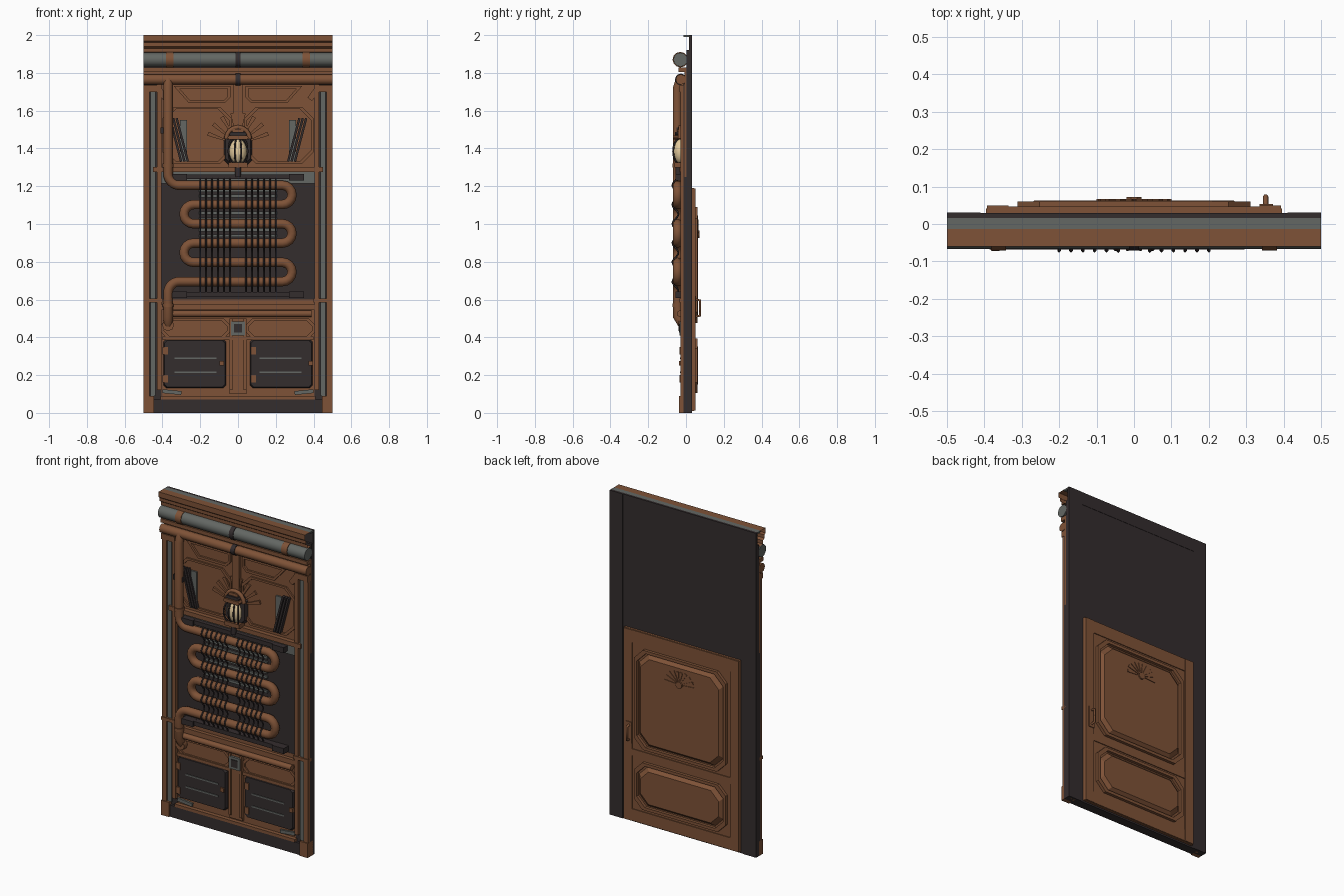
import bpy, bmesh, math
from mathutils import Vector

cube = bpy.data.objects.get("Cube")
if cube:
    bpy.data.objects.remove(cube, do_unlink=True)


def material(name, rgb):
    m = bpy.data.materials.new(name)
    m.use_nodes = True
    m.diffuse_color = (*rgb, 1)
    bsdf = next(n for n in m.node_tree.nodes if n.type == 'BSDF_PRINCIPLED')
    bsdf.inputs["Base Color"].default_value = (*rgb, 1)
    return m


COPPER = material("copper brown", (0.21, 0.085, 0.038))
DARK = material("dark iron", (0.034, 0.026, 0.027))
STEEL = material("grey green steel", (0.125, 0.135, 0.125))
CREAM = material("cream glass", (0.78, 0.6, 0.34))


def finish(name, bm, mat, smooth=False):
    bmesh.ops.recalc_face_normals(bm, faces=bm.faces)
    for f in bm.faces:
        f.smooth = smooth
    me = bpy.data.meshes.new(name)
    bm.to_mesh(me)
    bm.free()
    me.materials.append(mat)
    ob = bpy.data.objects.new(name, me)
    bpy.context.collection.objects.link(ob)
    return ob


def rect(x0, x1, z0, z1):
    return [(x0, z0), (x1, z0), (x1, z1), (x0, z1)]


def octagon(x0, x1, z0, z1, c, inset=0):
    x0, x1, z0, z1 = x0 + inset, x1 - inset, z0 + inset, z1 - inset
    return [(x0 + c, z0), (x1 - c, z0), (x1, z0 + c), (x1, z1 - c),
            (x1 - c, z1), (x0 + c, z1), (x0, z1 - c), (x0, z0 + c)]


def loft(name, a, ya, yb, mat, b=None, side=1):
    """Solid between outline a at depth ya and outline b at depth yb."""
    bm = bmesh.new()
    va = [bm.verts.new((side * x, ya, z)) for x, z in a]
    vb = [bm.verts.new((side * x, yb, z)) for x, z in (b or a)]
    bm.faces.new(va)
    bm.faces.new(vb)
    for i in range(len(va)):
        bm.faces.new((va[i - 1], va[i], vb[i], vb[i - 1]))
    return finish(name, bm, mat)


def box(name, x0, x1, y0, y1, z0, z1, mat, side=1):
    return loft(name, rect(x0, x1, z0, z1), y0, y1, mat, side=side)


def pair(name, x0, x1, y0, y1, z0, z1, mat):
    for label, s in (("left_", 1), ("right_", -1)):
        box(label + name, x0, x1, y0, y1, z0, z1, mat, s)


def bar(name, p, q, w, y0, y1, mat, w2=None):
    p, q = Vector(p), Vector(q)
    d = (q - p).normalized()
    n = Vector((-d.y, d.x)) / 2
    e = w if w2 is None else w2
    return loft(name, [p - n * w, q - n * e, q + n * e, p + n * w], y0, y1, mat)


def ring(name, outer, inner, y0, y1, mat, side=1):
    bm = bmesh.new()
    loops = [[bm.verts.new((side * x, y, z)) for x, z in o]
             for o, y in ((outer, y0), (outer, y1), (inner, y1), (inner, y0))]
    for k in range(4):
        a, b = loops[k], loops[(k + 1) % 4]
        for i in range(len(a)):
            bm.faces.new((a[i - 1], a[i], b[i], b[i - 1]))
    return finish(name, bm, mat)


def tube(name, pts, r, mat, sides=2):
    """Round pipe along a path, with capped ends."""
    cu = bpy.data.curves.new(name, 'CURVE')
    cu.dimensions = '3D'
    cu.bevel_depth, cu.bevel_resolution, cu.use_fill_caps = r, sides, True
    sp = cu.splines.new('POLY')
    sp.points.add(len(pts) - 1)
    for p, co in zip(sp.points, pts):
        p.co = (*co, 1)
    tmp = bpy.data.objects.new(name + "_path", cu)
    bpy.context.collection.objects.link(tmp)
    dg = bpy.context.evaluated_depsgraph_get()
    bm = bmesh.new()
    bm.from_mesh(bpy.data.meshes.new_from_object(tmp.evaluated_get(dg)))
    bpy.data.objects.remove(tmp, do_unlink=True)
    return finish(name, bm, mat, True)


def arc(cx, cz, r, a0, a1, y, n=8):
    return [(cx + r * math.cos(t), y, cz + r * math.sin(t))
            for t in (math.radians(a0 + (a1 - a0) * i / n) for i in range(n + 1))]


# Wall core and back sheet
box("wall_core", -.5, .5, .003, .028, 0, 1.92, DARK)
box("back_sheet", -.5, .5, .016, .03, 1.92, 2, DARK)
box("cornice_top_inner", -.5, .5, -.013, .016, 1.99, 2, STEEL)
pair("back_jamb", .41, .5, .02, .031, 0, 2, DARK)

# Cornice sheet, open at its ends
bm = bmesh.new()
profile = [(-.013, 2), (-.06, 2), (-.06, 1.968), (-.05, 1.96), (-.05, 1.94),
           (-.035, 1.93), (-.035, 1.91), (.01, 1.905)]
rows = [[bm.verts.new((x, y, z)) for y, z in profile] for x in (-.5, .5)]
for i in range(len(profile) - 1):
    bm.faces.new((rows[0][i], rows[1][i], rows[1][i + 1], rows[0][i + 1]))
finish("cornice", bm, COPPER)

# Top pipes with collars
tube("upper_steel_pipe", [(-.5, -.03, 1.87), (.5, -.03, 1.87)], .037, STEEL, 4)
tube("upper_copper_pipe", [(-.5, -.027, 1.765), (.5, -.027, 1.765)], .027, COPPER, 4)
for x, w, m in ((0, .014, DARK), (-.362, .02, COPPER), (.362, .02, COPPER)):
    tube("steel_pipe_collar", [(x - w, -.03, 1.87), (x + w, -.03, 1.87)], .041, m, 4)
tube("copper_pipe_collar", [(-.014, -.027, 1.765), (.014, -.027, 1.765)], .031, DARK, 4)
box("pipe_shelf", -.5, .5, -.04, .003, 1.805, 1.828, COPPER)

# Upper copper panelling
box("upper_panel", -.5, .5, -.008, .003, 1.25, 1.82, COPPER)
box("upper_post", -.025, .025, -.025, 0, 1.5, 1.74, COPPER)
for s in (1, -1):
    o = [(.04, 1.73), (.04, 1.67), (.07, 1.64), (.26, 1.64), (.34, 1.73)]
    n = [(.055, 1.718), (.055, 1.675), (.075, 1.655), (.255, 1.655), (.31, 1.718)]
    ring("upper_frame", o, n, 0, -.02, COPPER, s)
    o, n = (octagon(.035, .4, 1.32, 1.62, .06, i) for i in (0, .012))
    ring("lower_frame", o, n, 0, -.018, COPPER, s)
    # Slanted louvres and steel strips
    for k in range(3):
        x = .265 + .018 * k
        bar("slanted_louvre", (s * x, 1.33), (s * (x + .06), 1.56), .012, -.03, 0, DARK)
    box("steel_strip", .27, .308, -.018, 0, 1.32, 1.55, STEEL, s)
    bar("corner_bracket", (s * .38, 1.66), (s * .43, 1.73), .03, -.03, 0, COPPER)

# Side pilasters
pair("pilaster_core", .405, .5, -.012, .02, 0, 1.74, DARK)
pair("pilaster_outer", .468, .499, -.03, -.012, .09, 1.72, COPPER)
pair("pilaster_steel", .437, .464, -.022, -.012, .09, 1.7, STEEL)
pair("pilaster_inner", .405, .43, -.03, -.012, .12, 1.74, COPPER)
pair("pilaster_cap", .41, .5, -.035, 0, 1.7, 1.735, COPPER)
pair("pilaster_band", .4, .5, -.034, 0, .585, .605, COPPER)
pair("pilaster_foot", .445, .5, -.036, .02, 0, .09, COPPER)

# Beams and recessed radiator panel
box("upper_beam", -.45, .45, -.035, 0, 1.275, 1.302, COPPER)
box("steel_lintel", -.41, .41, -.02, 0, 1.215, 1.275, STEEL)
box("radiator_back", -.405, .405, -.006, .003, .6, 1.215, DARK)
for i in range(9):
    z = .93 + i * .03
    box("radiator_slat", -.21, .21, -.016, 0, z, z + .015, STEEL)
for z in (1.25, .628):
    box("fin_rail", -.31, .31, -.045, 0, z - .013, z + .013, DARK)
    pair("rail_clamp", .27, .35, -.055, 0, z - .02, z + .014, DARK)

# Serpentine pipe, from the top pipe down to its lower fitting
Y, TOP, STEP, B = -.045, 1.205, .102, .051
path = [(-.37, -.03, 1.765), (-.37, Y, 1.72)] + arc(-.31, TOP + .06, .06, 180, 270, Y)
for i in range(5):
    zc = TOP - STEP * (i + .5)
    path += arc(.235, zc, B, 90, -90, Y) if i % 2 == 0 else arc(-.235, zc, B, 90, 270, Y)
path += arc(-.31, TOP - 5 * STEP - .06, .06, 90, 180, Y) + [(-.37, Y, .51), (-.37, -.02, .47)]
tube("serpentine_pipe", path, .025, COPPER, 3)
tube("pipe_fitting", [(-.37, 0, .465), (-.37, -.04, .465)], .032, COPPER, 2)
box("pipe_clip", -.41, -.34, -.05, 0, 1.48, 1.51, DARK)
for x, z in ((-.37, .56), (-.37, 1.3)):
    tube("pipe_collar", [(x, Y, z), (x, Y, z + .02)], .029, COPPER, 3)

# Wavy fins hugging the pipe rows
for i in range(6):
    for s in (-1, 1):
        x = s * (.042 + .0316 * i)
        wave = [(x, -.056 - .016 * math.cos(2 * math.pi * (z - TOP) / STEP), z)
                for z in (.64 + .6 * k / 48 for k in range(49))]
        tube("radiator_fin", wave, .005, DARK, 0)

# Lamp with cage, cap and sunburst
Z = 1.385
loft("lamp_plate", octagon(-.077, .077, 1.3, 1.5, .035), 0, -.03, DARK,
     octagon(-.077, .077, 1.3, 1.5, .035, .012))
bm = bmesh.new()
bmesh.ops.create_uvsphere(bm, u_segments=16, v_segments=10, radius=1)
for v in bm.verts:
    v.co = (v.co.x * .046, v.co.y * .037 - .03, v.co.z * .066 + Z)
finish("lamp_glass", bm, CREAM, True)
for x in (-.05, -.017, .017, .05):
    bow = [(x * math.cos(t) ** .5, -.03 - .038 * math.cos(t), Z + .07 * math.sin(t))
           for t in (math.radians(a) for a in range(-80, 81, 20))]
    tube("lamp_cage_bar", bow, .005, DARK, 1)
for i, (z, w) in enumerate(((1.447, .055), (1.465, .045), (1.482, .032))):
    loft("lamp_cap", octagon(-w, w, z, z + .022, .008), 0, -.068 + i * .01, DARK if i % 2 else COPPER)
tube("lamp_hood", arc(0, 1.45, .062, 0, 180, -.03), .012, COPPER, 2)
box("lamp_base", -.05, .05, -.06, 0, 1.3, 1.325, COPPER)
tube("lamp_stem", [(0, -.04, 1.25), (0, -.04, 1.3)], .016, DARK, 2)
for a in range(20, 161, 20):
    t = math.radians(a)
    c, s = math.cos(t), math.sin(t)
    bar("sunburst_ray", (.07 * c, 1.42 + .07 * s), (.17 * c, 1.42 + .17 * s), .008, -.018, 0, COPPER, .022)

# Lower copper band and mouldings
box("lower_panel", -.405, .405, -.008, .003, .07, .6, COPPER)
box("lower_beam", -.405, .405, -.03, 0, .545, .575, COPPER)
tube("lower_pipe", [(-.36, -.03, .525), (.39, -.03, .525)], .018, COPPER, 3)
box("hatch_lintel", -.4, .4, -.022, 0, .385, .405, COPPER)
box("centre_post", -.045, .045, -.02, 0, .1, .5, COPPER)
pair("post_edge", .03, .045, -.028, 0, .12, .5, COPPER)
box("post_box", -.036, .036, -.034, 0, .41, .485, STEEL)
box("post_box_cover", -.022, .022, -.038, 0, .425, .47, DARK)
box("plinth", -.445, .445, -.028, .003, 0, .072, DARK)
box("plinth_moulding", -.41, .41, -.033, 0, .072, .09, COPPER)

# Hatches with pressed steel lines, hinges and latches
for s in (1, -1):
    o = octagon(.045, .405, .395, .5, .03)
    ring("band_frame", o, octagon(.045, .405, .395, .5, .03, .012), 0, -.016, COPPER, s)
    h = octagon(.06, .398, .13, .392, .015)
    loft("hatch", h, 0, -.028, DARK, octagon(.06, .398, .13, .392, .015, .008), s)
    for z in (.21, .285):
        box("hatch_line", .115, .335, -.032, -.02, z, z + .009, STEEL, s)
    bar("steel_gusset", (s * .3, .105), (s * .4, .115), .02, -.02, 0, STEEL)
for x in (.082, -.385):
    for z in (.18, .33):
        box("hatch_hinge", x - .014, x + .014, -.034, 0, z - .02, z + .02, COPPER)
for x in (-.085, .385):
    box("hatch_latch", x - .012, x + .012, -.036, 0, .25, .275, COPPER)

# Back door: slab, stiles, rails and raised panels
box("door_slab", -.395, .395, .028, .042, .01, 1.19, COPPER)
pair("door_stile", .335, .393, .04, .049, .012, 1.188, COPPER)
for z0, z1 in ((.012, .085), (.415, .455), (1.11, 1.188)):
    box("door_rail", -.335, .335, .04, .047, z0, z1, COPPER)
for z0, z1, c in ((.475, 1.09, .06), (.105, .395, .055)):
    size = (-.312, .312, z0, z1, c)
    ring("panel_moulding", octagon(*size), octagon(*size, .018), .04, .06, COPPER)
    loft("raised_panel", octagon(*size, .024), .04, .063, COPPER, octagon(*size, .045))
for a in range(0, 181, 20):
    t = math.radians(a)
    c, s = math.cos(t), math.sin(t)
    r = .075 + .025 * abs(c)
    bar("shell_petal", (.025 * c, .945 + .025 * s), (r * c, .945 + r * s), .006, .06, .067, COPPER, .017)
loft("shell_centre", octagon(-.02, .02, .925, .965, .012), .06, .072, COPPER)

# Door handle
box("handle_plate", .335, .372, .045, .054, .49, .62, COPPER)
tube("door_handle", [(.352, .05, .51), (.352, .074, .515), (.352, .074, .595), (.352, .05, .6)], .007, COPPER, 1)
